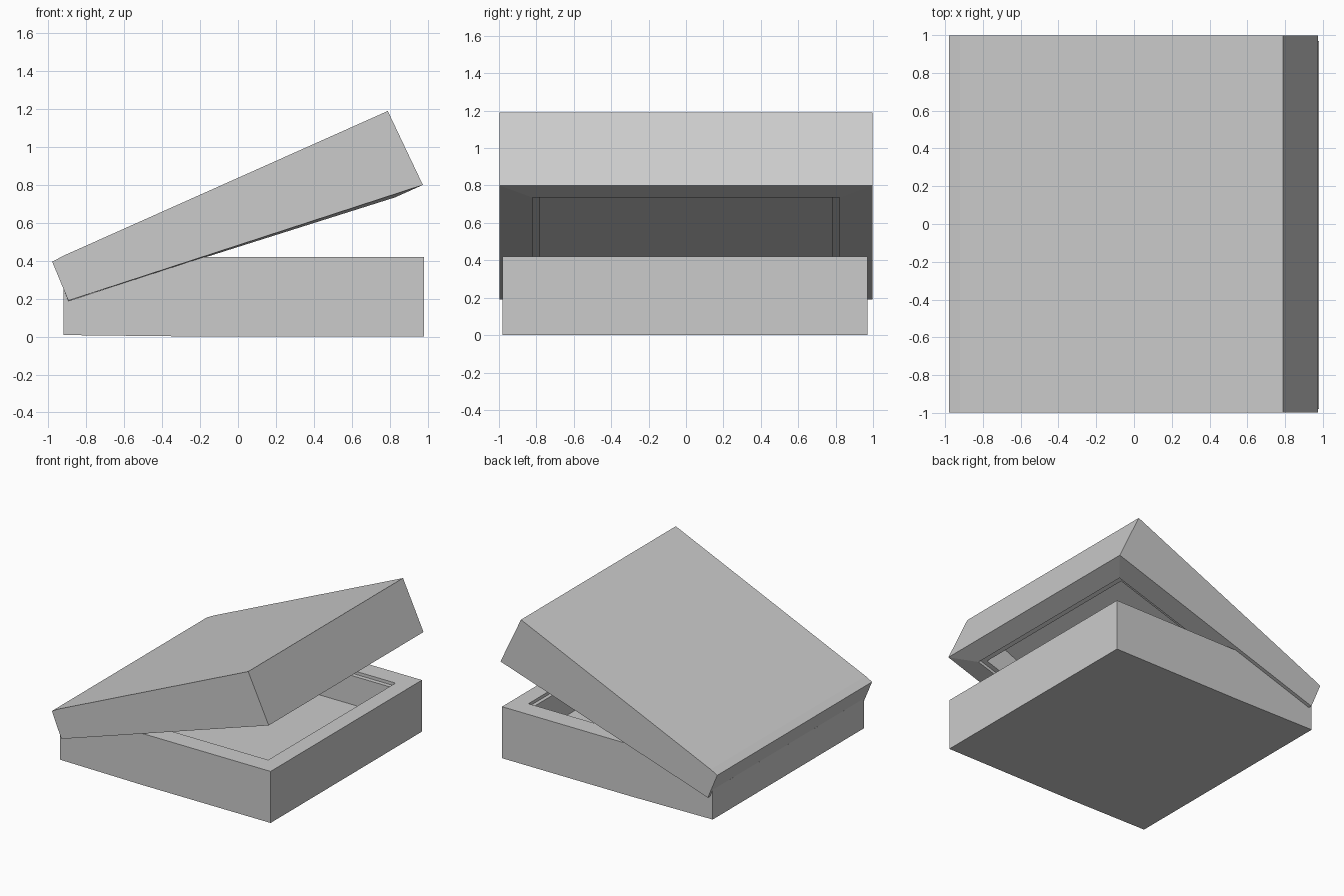
import bpy
import bmesh

cube = bpy.data.objects.get("Cube")
if cube:
    bpy.data.objects.remove(cube, do_unlink=True)

# Single grey finish
grey = bpy.data.materials.new("plain_grey")
grey.use_nodes = True
grey.diffuse_color = (0.6, 0.6, 0.6, 1)
shader = next(n for n in grey.node_tree.nodes if n.type == 'BSDF_PRINCIPLED')
shader.inputs["Base Color"].default_value = grey.diffuse_color
shader.inputs["Roughness"].default_value = 0.8


def tray(name, loops, y_shift=0.0):
    """Join rectangular loops, each a side profile mirrored to +-half width,
    running from the outer cap over the rim to the recess floor."""
    bm = bmesh.new()
    rings = []
    for half, profile in loops:
        front = [bm.verts.new((x, y_shift - half, z)) for x, z in profile]
        back = [bm.verts.new((x, y_shift + half, z)) for x, z in profile]
        rings.append(front + back[::-1])
    # Walls, rim and steps
    for a, b in zip(rings, rings[1:]):
        n = len(a)
        for i in range(n):
            j = (i + 1) % n
            bm.faces.new((a[i], a[j], b[j], b[i]))
    # Outer cap and recess floor
    for ring in (rings[0], rings[-1]):
        n = len(ring)
        for i in range(n // 2 - 1):
            bm.faces.new((ring[i], ring[i + 1], ring[n - 2 - i], ring[n - 1 - i]))
    bmesh.ops.remove_doubles(bm, verts=bm.verts[:], dist=0.0005)
    bmesh.ops.recalc_face_normals(bm, faces=bm.faces[:])
    mesh = bpy.data.meshes.new(name)
    bm.to_mesh(mesh)
    bm.free()
    mesh.materials.append(grey)
    obj = bpy.data.objects.new(name, mesh)
    bpy.context.scene.collection.objects.link(obj)
    return obj


# Lower half: flat rim at the front, sloping down to the hinge
tray("box_base", [
    (0.975, [(-0.92, 0.008), (-0.895, 0.008), (-0.18, 0), (0.98, 0)]),
    (0.975, [(-0.92, 0.25), (-0.895, 0.188), (-0.18, 0.42), (0.98, 0.42)]),
    (0.82, [(-0.78, 0.225), (-0.6, 0.283), (-0.18, 0.42), (0.85, 0.42)]),
    (0.82, [(-0.78, 0.2), (-0.6, 0.26), (-0.18, 0.395), (0.85, 0.395)]),
    (0.785, [(-0.75, 0.21), (-0.6, 0.26), (-0.18, 0.395), (0.82, 0.395)]),
    (0.785, [(-0.75, 0.16), (-0.6, 0.16), (-0.18, 0.16), (0.82, 0.16)]),
], -0.005)

# Raised lid: wedge with a bevelled back edge and stepped recess below
tray("box_lid", [
    (0.997, [(-0.92, 0.427), (0.79, 1.19)]),
    (0.997, [(-0.98, 0.395), (0.79, 1.19)]),
    (0.997, [(-0.895, 0.19), (0.975, 0.8)]),
    (0.82, [(-0.75, 0.237), (0.83, 0.735)]),
    (0.82, [(-0.76, 0.257), (0.82, 0.757)]),
    (0.78, [(-0.72, 0.27), (0.78, 0.744)]),
    (0.78, [(-0.735, 0.32), (0.69, 0.945)]),
])
